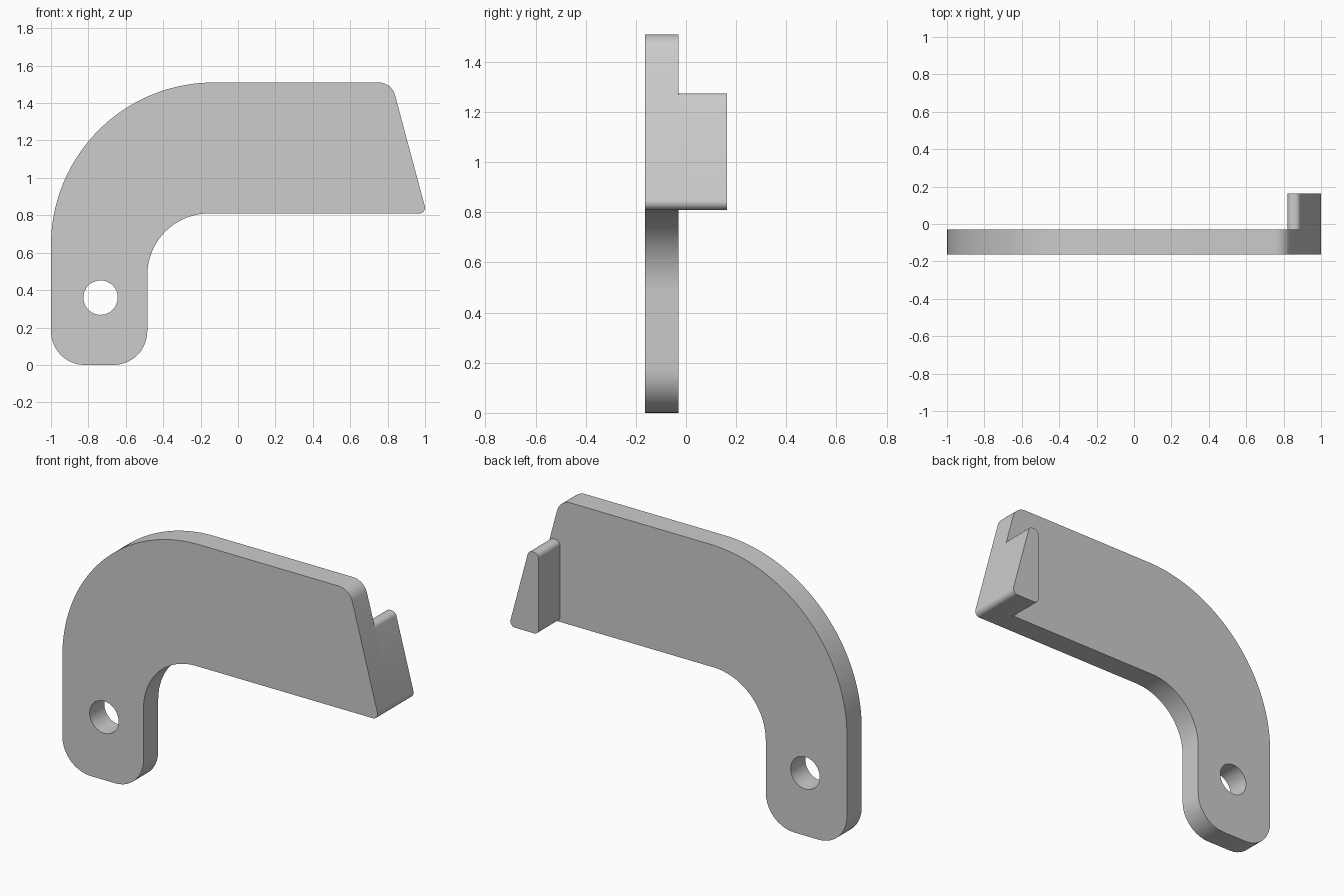
import bpy
import bmesh
import math
from mathutils import Vector

cube = bpy.data.objects.get("Cube")
if cube:
    bpy.data.objects.remove(cube, do_unlink=True)

# Single plain grey finish
GREY = (0.604, 0.604, 0.604, 1.0)
grey = bpy.data.materials.new("plain grey")
grey.use_nodes = True
grey.diffuse_color = GREY
grey.node_tree.nodes["Principled BSDF"].inputs["Base Color"].default_value = GREY

FRONT, PLATE_BACK, TAB_BACK = -0.163, -0.03, 0.163
BASE, TOP, TAB_TOP = 0.81, 1.51, 1.275
TIP_X, LEAN = 1.009, 0.268


def slope_x(z):
    """X of the leaning end edge at height z."""
    return TIP_X - LEAN * (z - BASE)


def rounded(corners):
    """Outline with an arc of the given radius at every (x, z, radius) corner."""
    points = []
    for i, (x, z, r) in enumerate(corners):
        p = Vector((x, z))
        before = (Vector(corners[i - 1][:2]) - p).normalized()
        after = (Vector(corners[(i + 1) % len(corners)][:2]) - p).normalized()
        half = before.angle(after) / 2
        centre = p + (before + after).normalized() * r / math.sin(half)
        start = p + before * r / math.tan(half) - centre
        end = p + after * r / math.tan(half) - centre
        steps = max(8, round(r * 55))
        for k in range(steps + 1):
            points.append(centre + start.lerp(end, 0).slerp(end, k / steps).normalized() * r)
    return points


def circle(x, z, r, sides=48):
    return [Vector((x + r * math.cos(a), z + r * math.sin(a)))
            for a in (2 * math.pi * k / sides for k in range(sides))]


def extruded(name, loops, y0, y1):
    """Solid from an outline and optional hole loops, extruded along y."""
    bm = bmesh.new()
    for loop in loops:
        verts = [bm.verts.new((p.x, y0, p.y)) for p in loop]
        for i, v in enumerate(verts):
            bm.edges.new((verts[i - 1], v))
    bmesh.ops.triangle_fill(bm, edges=bm.edges[:], use_beauty=True)
    moved = bmesh.ops.extrude_face_region(bm, geom=bm.faces[:], use_keep_orig=True)
    verts = [g for g in moved["geom"] if isinstance(g, bmesh.types.BMVert)]
    bmesh.ops.translate(bm, verts=verts, vec=(0, y1 - y0, 0))
    bmesh.ops.recalc_face_normals(bm, faces=bm.faces[:])
    mesh = bpy.data.meshes.new(name)
    bm.to_mesh(mesh)
    bm.free()
    mesh.materials.append(grey)
    obj = bpy.data.objects.new(name, mesh)
    bpy.context.collection.objects.link(obj)
    bpy.ops.object.select_all(action="DESELECT")
    obj.select_set(True)
    bpy.context.view_layer.objects.active = obj
    bpy.ops.object.shade_smooth_by_angle(angle=math.radians(30))
    return obj


# Curved arm plate with the pivot hole
arm = rounded([
    (-1.0, 0.0, 0.18),
    (-0.485, 0.0, 0.18),
    (-0.485, BASE, 0.33),
    (TIP_X, BASE, 0.03),
    (slope_x(TOP), TOP, 0.09),
    (-1.0, TOP, 0.87),
])
extruded("arm_plate", [arm, circle(-0.735, 0.36, 0.092)], FRONT, PLATE_BACK)

# Wedge tab standing out behind the leaning end
tab = rounded([
    (0.82, BASE, 0.03),
    (TIP_X, BASE, 0.03),
    (slope_x(TAB_TOP), TAB_TOP, 0.03),
    (0.82, TAB_TOP, 0.03),
])
extruded("end_tab", [tab], PLATE_BACK, TAB_BACK)
